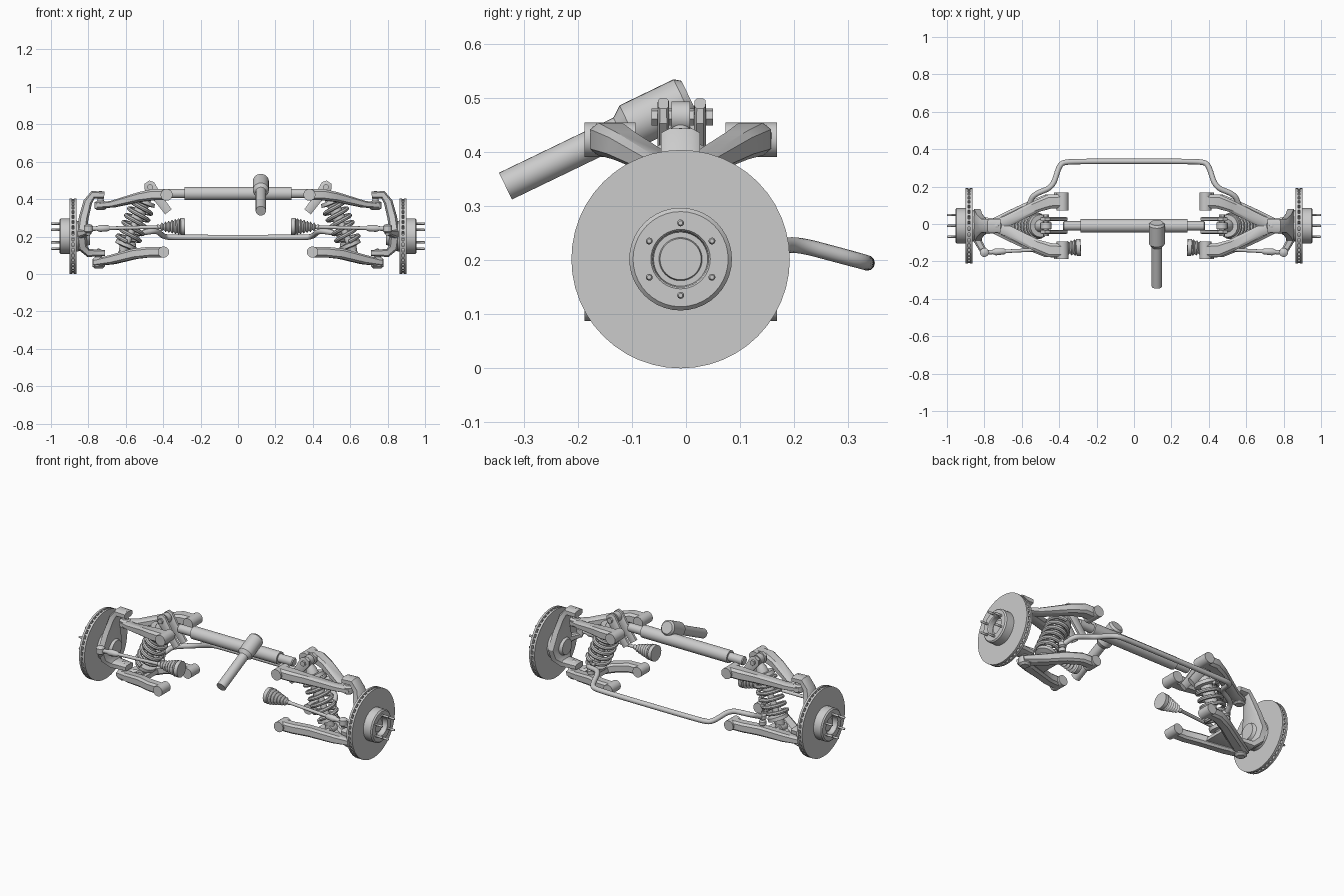
import bpy, bmesh
from math import sin, cos, pi, radians
from mathutils import Vector as V

if "Cube" in bpy.data.objects:
    bpy.data.objects.remove(bpy.data.objects["Cube"])

YC = -0.01  # wheel centre line
BOX = [(1, .6), (.6, 1), (-.6, 1), (-1, .6), (-1, -.6), (-.6, -1), (.6, -1), (1, -.6)]


def finish(name, bm, mirror=True):
    bmesh.ops.remove_doubles(bm, verts=bm.verts, dist=1e-5)
    bmesh.ops.recalc_face_normals(bm, faces=bm.faces)
    me = bpy.data.meshes.new(name)
    bm.to_mesh(me)
    bm.free()
    for p in me.polygons:
        p.use_smooth = True
    me.set_sharp_from_angle(angle=radians(32))
    ob = bpy.data.objects.new(name, me)
    bpy.context.collection.objects.link(ob)
    if mirror:
        m = ob.modifiers.new("Mirror", 'MIRROR')
        m.use_mirror_merge = False
    return ob


def skin(bm, rings, loop=False):
    """Join rings of points into a surface, capping the ends unless looped."""
    rs = [[bm.verts.new(p) for p in r] for r in rings]
    n = len(rs[0])
    for i in range(len(rs) if loop else len(rs) - 1):
        a, b = rs[i], rs[(i + 1) % len(rs)]
        for k in range(n):
            bm.faces.new((a[k], a[(k + 1) % n], b[(k + 1) % n], b[k]))
    if not loop:
        bm.faces.new(rs[0])
        bm.faces.new(rs[-1])


def lathe(name, p0, axis, prof, n=24, loop=False, mirror=True):
    """Revolve (distance, radius) points round an axis from p0."""
    p0, d = V(p0), V(axis).normalized()
    u = d.orthogonal().normalized()
    w = d.cross(u)
    bm = bmesh.new()
    skin(bm, [[p0 + d * t + (u * cos(2*pi*k/n) + w * sin(2*pi*k/n)) * max(r, 1e-4)
               for k in range(n)] for t, r in prof], loop)
    return finish(name, bm, mirror)


def rod(name, a, b, r, n=20, mirror=True):
    a, b = V(a), V(b)
    L = (b - a).length
    return lathe(name, a, b - a, [(0, r), (L, r)], n, mirror=mirror)


def sweep(name, pts, sizes, up=(0, 0, 1), sides=0, mirror=True):
    """Sweep a chamfered box (or round section) of half sizes along points."""
    pts, up = [V(p) for p in pts], V(up)
    if len(sizes) == 1:
        sizes = sizes * len(pts)
    shape = [(cos(2*pi*k/sides), sin(2*pi*k/sides)) for k in range(sides)] if sides else BOX
    rings = []
    for i, p in enumerate(pts):
        t = (pts[min(i + 1, len(pts) - 1)] - pts[max(i - 1, 0)]).normalized()
        s = t.cross(up).normalized()
        h = s.cross(t)
        rings.append([p + s * x * sizes[i][0] + h * y * sizes[i][1] for x, y in shape])
    bm = bmesh.new()
    skin(bm, rings)
    return finish(name, bm, mirror)


def rounded(pts, f=0.35, steps=6):
    pts = [V(p) for p in pts]
    out = [pts[0]]
    for a, b, c in zip(pts, pts[1:], pts[2:]):
        p, q = b.lerp(a, f), b.lerp(c, f)
        out += [p.lerp(b, i/steps).lerp(b.lerp(q, i/steps), i/steps) for i in range(steps + 1)]
    return out + [pts[-1]]


# Brake disc: two plates with vanes between, and the hat
C = (0, YC, 0.202)
X = (1, 0, 0)
for nm, x0, x1 in (("disc_inner_plate", .864, .876), ("disc_outer_plate", .888, .900)):
    lathe(nm, C, X, [(x0, .06), (x0, .202), (x1, .202), (x1, .06)], 48, True)
bm = bmesh.new()
for k in range(40):
    a = 2*pi*k/40
    rad, tan = V((0, cos(a), sin(a))), V((0, -sin(a), cos(a)))
    skin(bm, [[V(C) + rad * r + tan * s * .006 + V((x, 0, 0))
               for x, s in ((.875, -1), (.889, -1), (.889, 1), (.875, 1))] for r in (.1, .199)])
finish("disc_vanes", bm)
lathe("disc_hat", C, X, [(.895, .095), (.948, .095), (.955, .088), (.955, .055), (.951, .052),
                         (.925, .050), (.925, .040), (.932, .038), (.932, 0)], 40)
lathe("wheel_hub", C, X, [(.79, 0), (.79, .045), (.815, .055), (.83, .075), (.87, .085), (.87, 0)], 32)
for k in range(6):
    a = pi/2 + k*pi/3
    y, z = YC + .067*cos(a), .202 + .067*sin(a)
    lathe("wheel_stud", (.95, y, z), X, [(0, .0065), (.046, .0065), (.05, .004)], 10)

# Knuckle with upper and lower ears, and steering arm
sweep("knuckle", [(.715, YC, .422), (.775, YC, .424), (.803, YC, .385), (.825, YC, .30), (.838, YC, .202),
                  (.83, YC, .14), (.80, YC, .112), (.71, YC, .112)],
      [(.018, .036), (.021, .036), (.024, .036), (.026, .06), (.028, .09),
       (.026, .07), (.022, .045), (.016, .036)], up=(0, 1, 0))
sweep("steering_arm", [(.845, -.06, .21), (.83, -.10, .215), (.80, -.152, .222)],
      [(.026, .03), (.02, .02), (.018, .012)])

# Upper and lower ball joints
lathe("upper_ball_joint", (.735, YC, .343), (0, 0, 1),
      [(0, .022), (.008, .032), (.04, .032), (.048, .018), (.098, .012), (.102, 0)], 20)
lathe("lower_ball_joint", (.745, YC, .03), (0, 0, 1),
      [(0, .022), (.01, .034), (.048, .034), (.06, .02), (.10, .013), (.108, 0)], 20)

# Control arms: two legs each, with bushings on the y axis
for side, s in (("front", -1), ("rear", 1)):
    sweep("upper_arm_" + side, [(.745, YC, .366), (.67, YC + s*.03, .373), (.52, YC + s*.105, .412),
                                (.45, YC + s*.13, .424), (.38, YC + s*.132, .424)],
          [(.03, .015), (.03, .018), (.032, .026), (.038, .03), (.036, .03)])
    rod("upper_arm_bushing_" + side, (.382, YC + s*.083, .423), (.382, YC + s*.178, .423), .032)
    sweep("lower_arm_" + side, [(.76, YC, .06), (.67, YC + s*.045, .077), (.55, YC + s*.105, .108),
                                (.47, YC + s*.137, .117), (.395, YC + s*.14, .117)],
          [(.034, .018), (.034, .025), (.03, .028), (.03, .028), (.03, .028)])
    rod("lower_arm_bushing_" + side, (.398, YC + s*.098, .117), (.398, YC + s*.178, .117), .03)
sweep("lower_arm_web", [(.76, YC, .058), (.67, YC, .075), (.565, YC, .10)],
      [(.03, .01), (.06, .012), (.11, .012)])

# Coil-over damper
top, bot = V((.47, YC, .465)), V((.622, YC, .10))
d = (bot - top).normalized()
L = (bot - top).length
lathe("damper_body", top, d, [(.02, .016), (.05, .03), (.075, .034), (.075, .06), (.095, .064), (.10, .034),
                              (.2, .034), (.2, .018), (L - .075, .018), (L - .07, .058),
                              (L - .05, .058), (L - .045, .03), (L - .01, .022)], 24)
u = V((0, 1, 0))
w = d.cross(u)
N, turns = 130, 5.5
sweep("coil_spring", [top + d * (.10 + (L - .178) * i/N) + (u * cos(2*pi*turns*i/N) + w * sin(2*pi*turns*i/N)) * .060
                      for i in range(N + 1)], [(.0115, .0115)], up=d, sides=8)
rod("damper_top_eye", top - u*.017, top + u*.017, .029)
rod("damper_top_bolt", top - u*.054, top + u*.06, .016, 6)
rod("damper_bottom_eye", bot - u*.025, bot + u*.025, .025)
rod("damper_bottom_bolt", bot - u*.075, bot + u*.075, .012, 12)

# Straps carrying the damper top
for o in (-.032, .036):
    y = YC + o
    sweep("damper_strap", [(.488, y, .490), (.475, y, .472), (.42, y, .395), (.372, y, .332)],
          [(.016, .01), (.032, .011), (.024, .011), (.022, .011)], up=(0, 1, 0))

# Tie rods with bellows boots
a, b = V((.285, -.125, .254)), V((.80, -.152, .242))
t = (b - a)
prof = [(0, 0), (0, .046), (.022, .046), (.026, .036)]
for i in range(6):
    r = .046 - i*.0045
    prof += [(.032 + i*.018, r), (.041 + i*.018, r - .013)]
prof += [(.145, .014), (.155, .0095), (.40, .0095), (.41, .016), (.455, .019), (.47, .012), (.505, .012), (.505, 0)]
lathe("tie_rod", a, t, prof, 24)
lathe("tie_rod_end", (.80, -.152, .205), (0, 0, 1),
      [(0, .009), (.014, .013), (.022, .024), (.052, .024), (.06, .014), (.062, 0)], 18)

# Steering housing and input shaft
lathe("rack_housing", (-.38, YC, .43), X, [(0, .02), (.005, .025), (.095, .025), (.095, .036), (.665, .036),
                                           (.665, .025), (.755, .025), (.76, .02)], 24, mirror=False)
lathe("input_shaft", (.122, -.334, .337), (0, .9, .434),
      [(0, .0275), (.235, .0275), (.255, .043), (.366, .043), (.378, .034)], 24, mirror=False)

# Anti-roll bar and drop links
half = [(.565, .09, .185), (.54, .155, .215), (.435, .198, .232), (.395, .325, .198), (.33, .335, .195)]
path = rounded(half + [(-x, y, z) for x, y, z in reversed(half)])
sweep("anti_roll_bar", path, [(.0145, .0145)], sides=12, mirror=False)
lathe("drop_link", (.565, .085, .10), (0, 0, 1), [(0, .009), (.04, .009), (.04, .02), (.06, .02), (.068, .012),
                                                 (.075, .022), (.097, .022), (.105, .009), (.115, .009)], 14)
